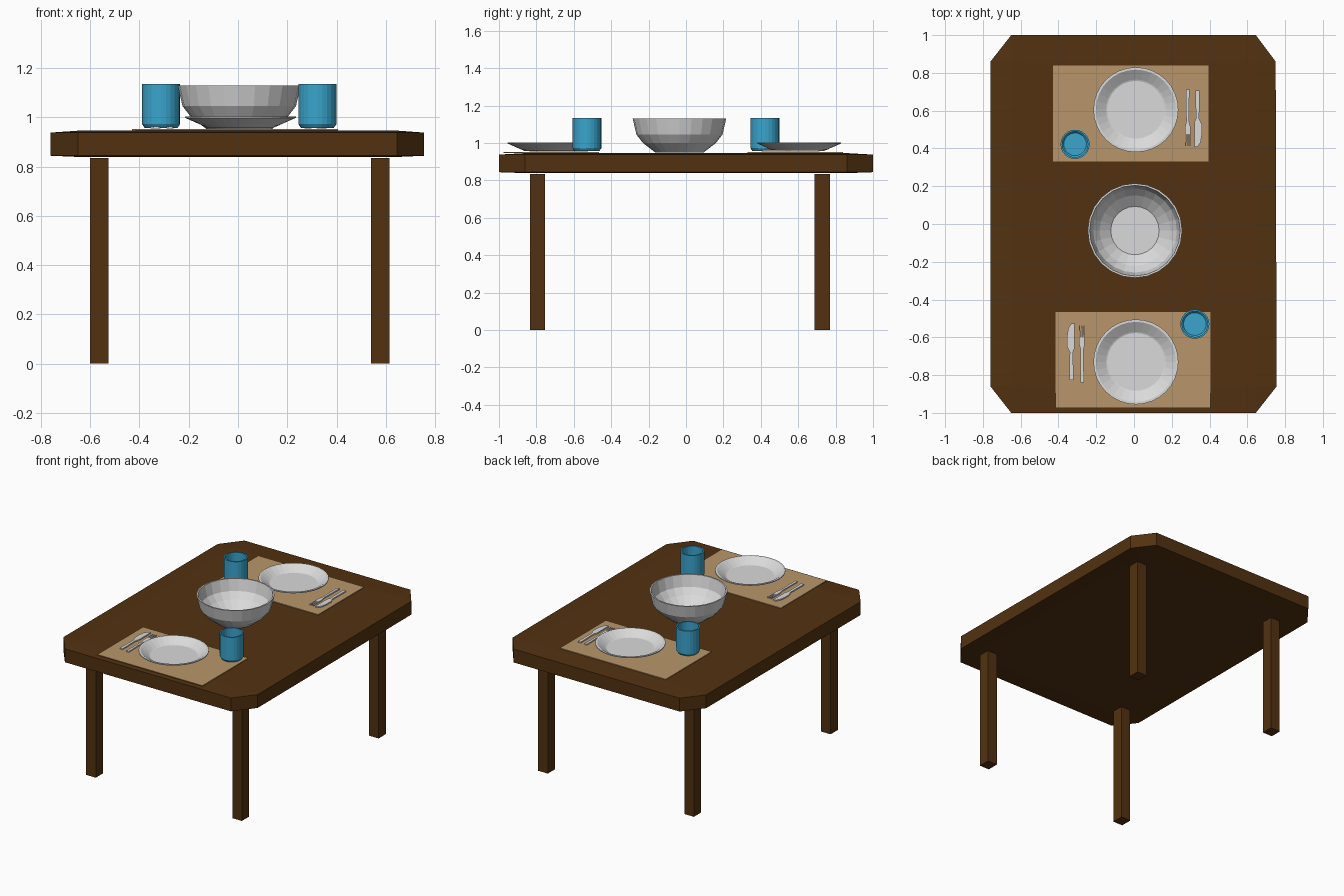
import bpy, bmesh, math

if "Cube" in bpy.data.objects:
    bpy.data.objects.remove(bpy.data.objects["Cube"])


def material(name, rgb):
    m = bpy.data.materials.new(name)
    m.diffuse_color = (*rgb, 1)
    m.use_nodes = True
    m.node_tree.nodes["Principled BSDF"].inputs["Base Color"].default_value = m.diffuse_color
    return m


WOOD = material("dark wood", (0.084, 0.031, 0.0052))
STRAW = material("straw mat", (0.485, 0.305, 0.147))
WHITE = material("white china", (0.7, 0.7, 0.7))
BLUE = material("blue glaze", (0.042, 0.376, 0.61))


def finish(name, bm, mat, loc=(0, 0, 0), turn=0):
    bmesh.ops.remove_doubles(bm, verts=bm.verts, dist=1e-5)
    bmesh.ops.recalc_face_normals(bm, faces=bm.faces)
    me = bpy.data.meshes.new(name)
    bm.to_mesh(me)
    bm.free()
    me.materials.append(mat)
    ob = bpy.data.objects.new(name, me)
    ob.location = loc
    ob.rotation_euler.z = turn
    bpy.context.collection.objects.link(ob)
    return ob


def box(name, x0, x1, y0, y1, z0, z1, mat):
    bm = bmesh.new()
    bmesh.ops.create_cube(bm, size=1)
    for v in bm.verts:
        v.co.x = x0 if v.co.x < 0 else x1
        v.co.y = y0 if v.co.y < 0 else y1
        v.co.z = z0 if v.co.z < 0 else z1
    return finish(name, bm, mat)


def lathe(name, profile, loc, mat, seg):
    bm = bmesh.new()
    vs = [bm.verts.new((r, 0, z)) for r, z in profile]
    es = [bm.edges.new(p) for p in zip(vs, vs[1:])]
    bmesh.ops.spin(bm, geom=vs + es, cent=(0, 0, 0), axis=(0, 0, 1),
                   angle=math.tau, steps=seg)
    bmesh.ops.remove_doubles(bm, verts=bm.verts, dist=1e-5)
    return finish(name, bm, mat, (*loc, 0))


def cutlery(name, outline, loc, turn):
    bm = bmesh.new()
    f = bm.faces.new([bm.verts.new((x, y, 0.954)) for x, y in outline])
    up = bmesh.ops.extrude_face_region(bm, geom=[f])["geom"]
    for v in up:
        if isinstance(v, bmesh.types.BMVert):
            v.co.z = 0.962
    return finish(name, bm, WHITE, (*loc, 0), turn)


# Table top: octagonal slab with slightly raised centre panels
bm = bmesh.new()
corners = [(0.755, -0.86), (0.75, 0.86), (0.645, 1), (-0.65, 1),
           (-0.76, 0.86), (-0.76, -0.86), (-0.65, -1), (0.645, -1)]
panel = [(math.copysign(0.645, x), math.copysign(0.86, y)) for x, y in corners]
low, high = [[bm.verts.new((x, y, z)) for x, y in corners] for z in (0.844, 0.938)]
for ring, z in ((low, 0.839), (high, 0.946)):
    inner = [bm.verts.new((x, y, z)) for x, y in panel]
    for i in range(8):
        j = (i + 1) % 8
        bm.faces.new((ring[i], ring[j], inner[j], inner[i]))
    bm.faces.new(inner)
for i in range(8):
    j = (i + 1) % 8
    bm.faces.new((low[i], low[j], high[j], high[i]))
finish("table_top", bm, WOOD)

# Legs
for side, x in (("left", -0.6), ("right", 0.54)):
    for end, y in (("front", -0.835), ("back", 0.688)):
        box(f"{end}_{side}_leg", x, x + 0.075, y, y + 0.081, 0, 0.834, WOOD)

# Serving bowl
lathe("bowl", [(0, 0.95), (0.13, 0.95), (0.195, 1.0), (0.23, 1.045), (0.25, 1.13),
               (0.24, 1.13), (0.222, 1.05), (0.187, 1.008), (0.128, 0.96), (0, 0.96)],
      (0.005, -0.035), WHITE, 24)

plate = [(0, 0.956), (0.13, 0.956), (0.225, 0.998), (0.225, 1.004),
         (0.212, 1.004), (0.155, 0.966), (0, 0.966)]
cup = [(0, 0.956), (0.066, 0.956), (0.077, 0.972), (0.077, 1.135),
       (0.068, 1.135), (0.068, 0.975), (0.06, 0.966), (0, 0.966)]
knife = [(-0.01, -0.15), (0.012, -0.15), (0.009, 0.0), (0.018, 0.02), (0.018, 0.152),
         (0, 0.15), (-0.016, 0.125), (-0.023, 0.08), (-0.023, 0.03), (-0.008, 0.0)]
fork = [(-0.008, -0.15), (0.011, -0.15), (0.008, 0.02), (0.015, 0.05), (0.015, 0.15),
        (0.009, 0.15), (0.007, 0.09), (0.003, 0.09), (0.002, 0.15), (-0.003, 0.15),
        (-0.004, 0.09), (-0.008, 0.09), (-0.009, 0.15), (-0.014, 0.15),
        (-0.014, 0.05), (-0.006, 0.02)]

# Two place settings facing each other
for end, mat, pl, cu, kn, fo, turn in (
        ("front", (-0.415, 0.405, -0.975, -0.465), (0.01, -0.73), (0.322, -0.53),
         (-0.332, -0.677), (-0.276, -0.688), 0),
        ("back", (-0.43, 0.395, 0.33, 0.84), (0.01, 0.605), (-0.312, 0.422),
         (0.337, 0.558), (0.285, 0.563), math.pi)):
    box(f"{end}_placemat", *mat, 0.947, 0.952, STRAW)
    lathe(f"{end}_plate", plate, pl, WHITE, 32)
    lathe(f"{end}_cup", cup, cu, BLUE, 24)
    cutlery(f"{end}_knife", knife, kn, turn)
    cutlery(f"{end}_fork", fork, fo, turn)
